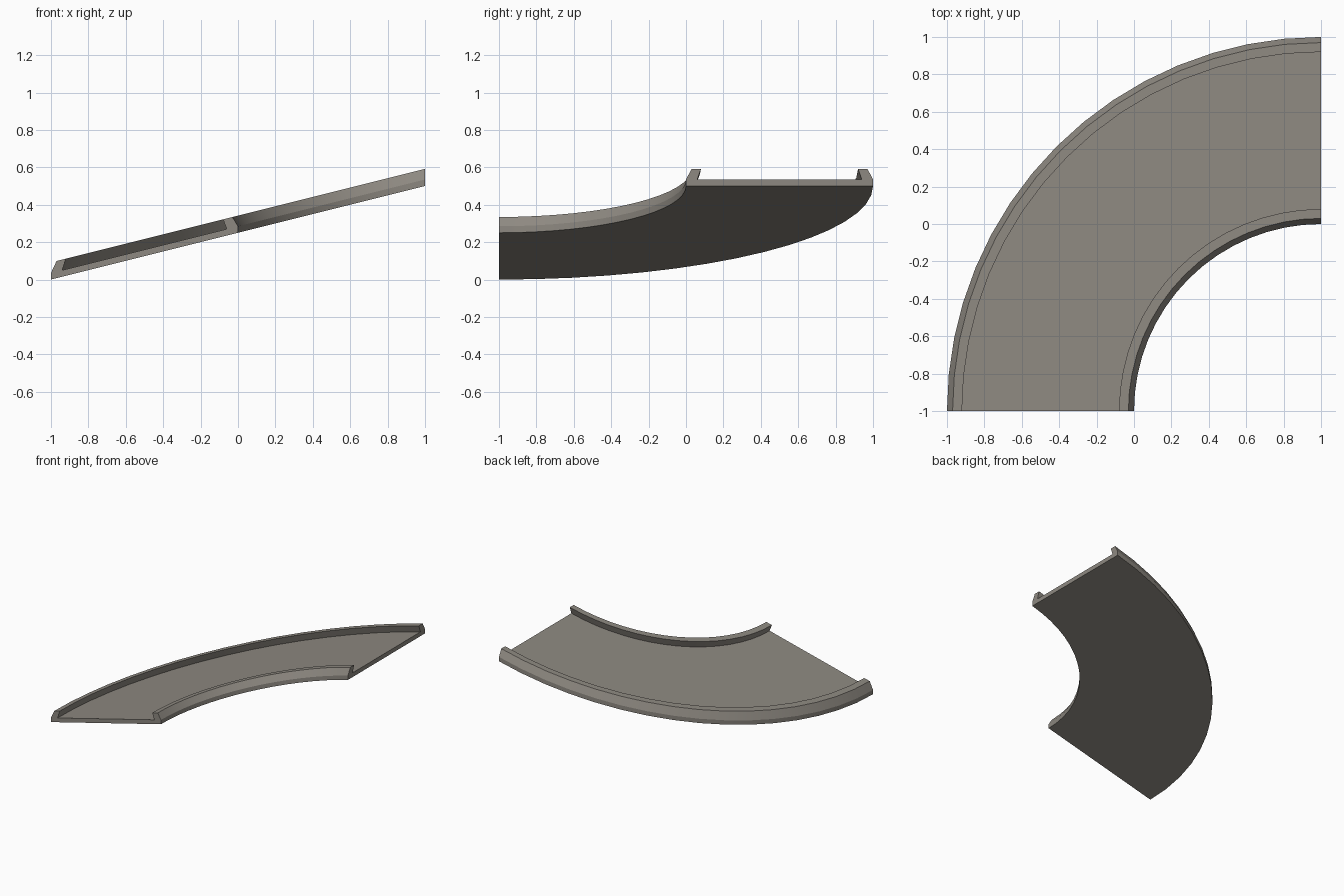
import bpy, bmesh, math

if "Cube" in bpy.data.objects:
    bpy.data.objects.remove(bpy.data.objects["Cube"])

# Quarter-turn track, centre of the bend at (1, -1), sheared into a ramp
SEG = 16
SLOPE = 0.25
mat = bpy.data.materials.new("warm grey stone")
mat.diffuse_color = (0.27, 0.25, 0.22, 1)
mat.use_nodes = True
mat.node_tree.nodes["Principled BSDF"].inputs["Base Color"].default_value = mat.diffuse_color


def sweep(name, profile, closed, caps):
    """Sweep a (radius, height) profile round the bend and up the slope."""
    bm = bmesh.new()
    rings = []
    for i in range(SEG + 1):
        a = math.pi / 2 * (1 + i / SEG)
        ring = []
        for r, h in profile:
            x, y = 1 + r * math.cos(a), -1 + r * math.sin(a)
            ring.append(bm.verts.new((x, y, h + SLOPE * (x + 1))))
        rings.append(ring)
    n = len(profile)
    for a, b in zip(rings, rings[1:]):
        for j in range(n if closed else n - 1):
            k = (j + 1) % n
            bm.faces.new((a[j], a[k], b[k], b[j]))
    if caps:
        bm.faces.new(rings[0][::-1])
        bm.faces.new(rings[-1])
    bmesh.ops.recalc_face_normals(bm, faces=bm.faces)
    me = bpy.data.meshes.new(name)
    bm.to_mesh(me)
    bm.free()
    me.materials.append(mat)
    ob = bpy.data.objects.new(name, me)
    bpy.context.collection.objects.link(ob)
    bpy.context.view_layer.objects.active = ob
    ob.select_set(True)
    bpy.ops.object.shade_smooth_by_angle(angle=math.radians(20))
    ob.select_set(False)


# Half profile of a kerb: flared outside, overhanging inside
half = [(0, 0), (0, 0.035), (0.03, 0.092), (0.08, 0.092), (0.06, 0.035)]
inner = [(1 + d, h) for d, h in half]
outer = [(2 - d, h) for d, h in reversed(half)]

# Whole channel: floor and both kerbs in one closed section
sweep("curved_ramp_channel", inner + outer, True, True)
